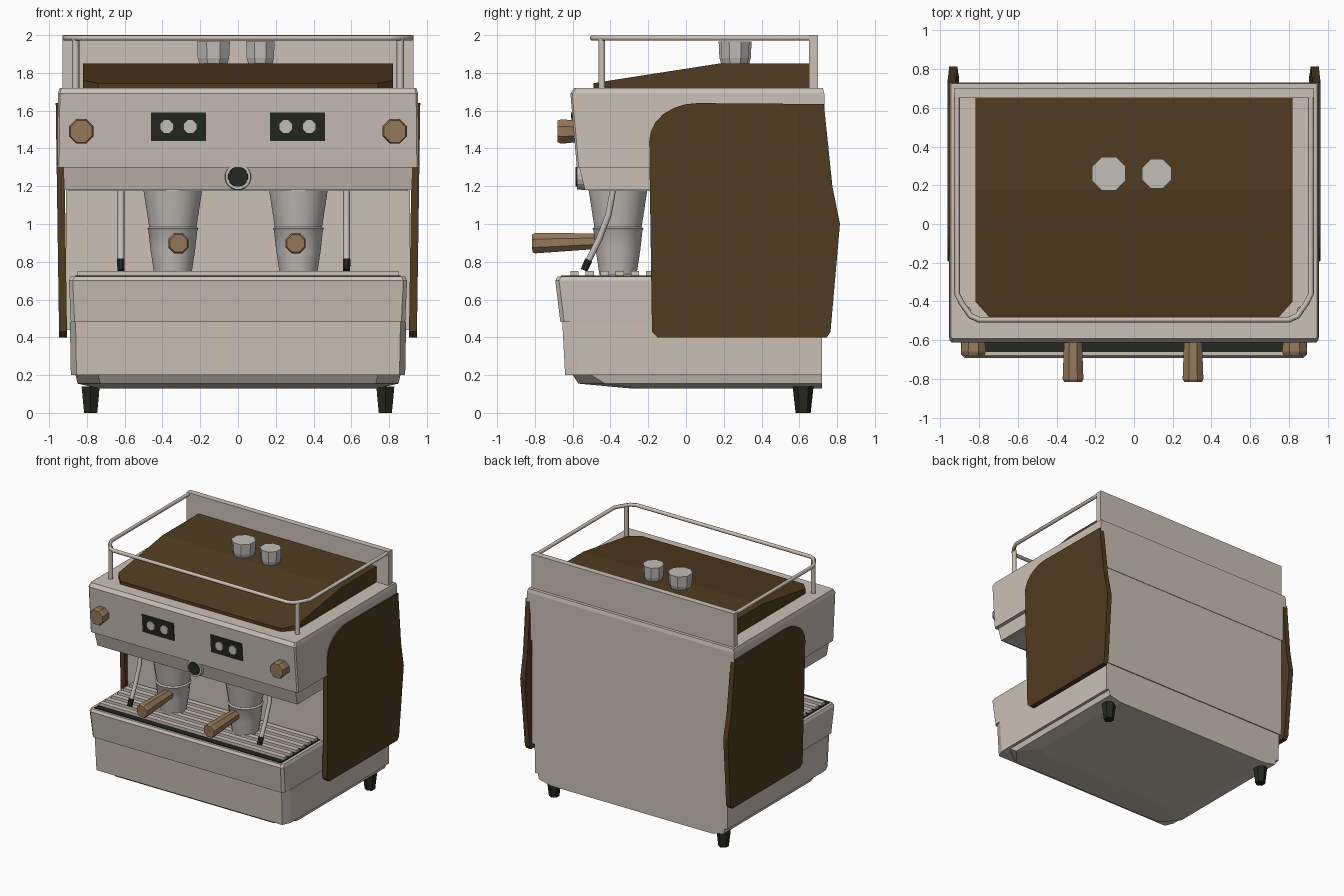
import bpy, bmesh, math
from mathutils import Vector

if "Cube" in bpy.data.objects:
    bpy.data.objects.remove(bpy.data.objects["Cube"])


def material(name, rgb):
    m = bpy.data.materials.new(name)
    m.diffuse_color = (*rgb, 1)
    m.use_nodes = True
    m.node_tree.nodes["Principled BSDF"].inputs["Base Color"].default_value = m.diffuse_color
    return m


BODY = material("warm_grey_enamel", (0.60, 0.53, 0.47))
STEEL = material("steel", (0.54, 0.51, 0.48))
BROWN = material("dark_brown", (0.080, 0.045, 0.016))
WOOD = material("tan_wood", (0.30, 0.19, 0.105))
DARK = material("near_black", (0.018, 0.020, 0.014))


def loft(name, rings, mat):
    """Closed solid through a list of matching rings of 3D points."""
    bm = bmesh.new()
    vs = [[bm.verts.new(p) for p in r] for r in rings]
    n = len(rings[0])
    for a, b in zip(vs, vs[1:]):
        for i in range(n):
            j = (i + 1) % n
            bm.faces.new((a[i], a[j], b[j], b[i]))
    bm.faces.new(vs[0][::-1])
    bm.faces.new(vs[-1])
    bmesh.ops.recalc_face_normals(bm, faces=bm.faces)
    me = bpy.data.meshes.new(name)
    bm.to_mesh(me)
    bm.free()
    me.materials.append(mat)
    ob = bpy.data.objects.new(name, me)
    bpy.context.collection.objects.link(ob)
    return ob


def plan(z, x, y0, y1, cx=0.0, cy=0.0):
    """Rectangular outline at height z with chamfered front corners."""
    if not cx:
        return [(-x, y0, z), (x, y0, z), (x, y1, z), (-x, y1, z)]
    return [(-x + cx, y0, z), (x - cx, y0, z), (x, y0 + cy, z),
            (x, y1, z), (-x, y1, z), (-x, y0 + cy, z)]


def box(name, x0, x1, y0, y1, z0, z1, mat):
    return loft(name, [[(x0, y0, z), (x1, y0, z), (x1, y1, z), (x0, y1, z)]
                       for z in (z0, z1)], mat)


def turned(name, stations, mat, sides=8, smooth=False):
    """Round part: stations are (centre, radius), rings face along the part."""
    axis = Vector(stations[-1][0]) - Vector(stations[0][0])
    q = axis.to_track_quat('Z', 'Y')
    rings = []
    for c, r in stations:
        rings.append([Vector(c) + q @ Vector((r * math.cos(a), r * math.sin(a), 0))
                      for a in ((i + 0.5) * 2 * math.pi / sides for i in range(sides))])
    ob = loft(name, rings, mat)
    if smooth:
        bpy.context.view_layer.objects.active = ob
        ob.select_set(True)
        bpy.ops.object.shade_smooth_by_angle(angle=math.radians(40))
        ob.select_set(False)
    return ob


def tube(name, pts, radius, mat):
    cu = bpy.data.curves.new(name, 'CURVE')
    cu.dimensions = '3D'
    cu.bevel_depth, cu.bevel_resolution, cu.use_fill_caps = radius, 1, True
    sp = cu.splines.new('POLY')
    sp.points.add(len(pts) - 1)
    for p, c in zip(sp.points, pts):
        p.co = (*c, 1)
    cu.materials.append(mat)
    ob = bpy.data.objects.new(name, cu)
    bpy.context.collection.objects.link(ob)
    bpy.context.view_layer.objects.active = ob
    ob.select_set(True)
    bpy.ops.object.convert(target='MESH')
    bpy.context.object.select_set(False)


# Body: base pan, lower box, drip tray, rear housing, head
loft("base_pan", [plan(0.13, 0.74, -0.30, 0.72, 0.06, 0.06),
                  plan(0.155, 0.85, -0.57, 0.72, 0.12, 0.14),
                  plan(0.20, 0.86, -0.60, 0.72, 0.12, 0.10)], BODY)
loft("lower_box", [plan(0.20, 0.885, -0.64, 0.72, 0.03, 0.07),
                   plan(0.48, 0.89, -0.655, 0.72, 0.03, 0.07)], BODY)
loft("drip_tray", [plan(0.48, 0.885, -0.665, 0.0, 0.02, 0.02),
                   plan(0.70, 0.895, -0.692, 0.0, 0.02, 0.02),
                   plan(0.722, 0.885, -0.68, 0.0, 0.02, 0.02)], BODY)
box("rear_housing", -0.91, 0.91, -0.15, 0.728, 0.44, 1.35, BODY)
loft("head_lower_band", [plan(1.18, 0.92, -0.535, 0.0), plan(1.30, 0.925, -0.565, 0.0)], BODY)
box("head_underside", -0.90, 0.90, -0.52, -0.15, 1.174, 1.181, STEEL)
loft("head", [plan(1.30, 0.957, -0.578, 0.732, 0.01, 0.01),
              plan(1.69, 0.953, -0.612, 0.732, 0.01, 0.01),
              plan(1.72, 0.945, -0.592, 0.725, 0.01, 0.01)], BODY)

# Drip grille
box("grille_bed", -0.86, 0.86, -0.662, -0.15, 0.72, 0.727, DARK)
for i in range(6):
    y = -0.59 + 0.08 * i
    box(f"grille_bar_{i + 1}", -0.85, 0.85, y - 0.022, y + 0.022, 0.724, 0.75, BODY)

# Sloping top cover with chamfered front corners
loft("top_cover", [
    [(s * x, y, z) for x, y, z in row] for s, row in (
        (-1, [(0.82, 0.66, 1.70), (0.82, 0.66, 1.85), (0.82, 0.18, 1.85), (0.82, -0.40, 1.76), (0.82, -0.40, 1.70)]),
        (-1, [(0.74, 0.66, 1.70), (0.74, 0.66, 1.85), (0.74, 0.18, 1.85), (0.74, -0.49, 1.745), (0.74, -0.49, 1.70)]),
        (1, [(0.74, 0.66, 1.70), (0.74, 0.66, 1.85), (0.74, 0.18, 1.85), (0.74, -0.49, 1.745), (0.74, -0.49, 1.70)]),
        (1, [(0.82, 0.66, 1.70), (0.82, 0.66, 1.85), (0.82, 0.18, 1.85), (0.82, -0.40, 1.76), (0.82, -0.40, 1.70)]))], BROWN)

# Cup rail and back plate
box("rail_back_plate", -0.93, 0.93, 0.65, 0.70, 1.70, 2.0, BODY)
half = [(0.915, 0.67), (0.915, -0.36), (0.89, -0.41), (0.845, -0.475), (0.80, -0.495)]
path = half + [(-x, y) for x, y in half[::-1]]
tube("cup_rail", [(x, y, 1.985) for x, y in path], 0.015, BODY)

# Cups
for n, x, r in (("left", -0.13, 0.09), ("right", 0.118, 0.078)):
    turned(f"cup_{n}", [((x, 0.26, 1.845), r * 0.88), ((x, 0.26, 1.88), r),
                        ((x, 0.26, 1.967), r * 1.05)], STEEL)

# Side panel outline (y, z) with a large rounded upper front corner
outline = [(-0.15, 0.40), (0.745, 0.40), (0.765, 0.43), (0.815, 1.0), (0.775, 1.20), (0.73, 1.635)]
outline += [(0.06 - 0.255 * math.sin(a), 1.44 + 0.20 * math.cos(a))
            for a in (i * math.pi / 12 for i in range(7))]
outline += [(-0.18, 0.43)]

for side, s in (("left", -1), ("right", 1)):
    loft(f"side_panel_{side}", [[(s * (x + 0.018 * (z - 0.40) / 1.24), y, z) for y, z in outline]
                                for x in (0.905, 0.947)], BROWN)
    tube(f"rail_post_{side}", [(s * 0.86, -0.445, 1.70), (s * 0.86, -0.445, 1.985)], 0.02, BODY)
    turned(f"rear_foot_{side}", [((s * 0.78, 0.62, 0), 0.04), ((s * 0.78, 0.62, 0.09), 0.05),
                                 ((s * 0.78, 0.62, 0.14), 0.055)], DARK, 6)
    turned(f"steam_knob_{side}", [((s * 0.83, -0.58, 1.49), 0.062), ((s * 0.83, -0.66, 1.49), 0.07),
                                  ((s * 0.83, -0.68, 1.49), 0.062)], WOOD)

    # Button display, following the slope of the head front
    cx = s * 0.315
    loft(f"display_{side}", [[(cx + u * 0.145, y - 0.03, z) for u, y in
                              ((-1, f), (1, f), (1, f + 0.03), (-1, f + 0.03))]
                             for z, f in ((1.44, -0.567), (1.59, -0.580))], DARK)
    for k in (-1, 1):
        bx = cx + k * 0.062
        turned(f"button_{side}_{'inner' if k * s < 0 else 'outer'}",
               [((bx, -0.59, 1.515), 0.042), ((bx, -0.614, 1.515), 0.038)], STEEL)

    # Brew group, portafilter handle and steam wand
    gx = -0.345 if s < 0 else 0.32
    turned(f"brew_group_{side}", [((gx, -0.36, 0.73), 0.10), ((gx, -0.36, 0.86), 0.12),
                                  ((gx, -0.36, 0.965), 0.132), ((gx, -0.36, 0.975), 0.138),
                                  ((gx, -0.36, 0.985), 0.128), ((gx, -0.36, 1.19), 0.16)],
           STEEL, 16, True)
    hx = -0.315 if s < 0 else 0.305
    turned(f"portafilter_handle_{side}", [((hx, -0.42, 0.91), 0.042), ((hx, -0.60, 0.905), 0.05),
                                          ((hx, -0.80, 0.898), 0.058), ((hx, -0.815, 0.897), 0.05)], WOOD)
    wx = -0.62 if s < 0 else 0.575
    tube(f"steam_wand_{side}", [(wx, -0.385, 1.19), (wx, -0.41, 1.05), (wx, -0.46, 0.92),
                                (wx, -0.525, 0.79)], 0.019, STEEL)
    turned(f"wand_tip_{side}", [((wx, -0.515, 0.81), 0.022), ((wx, -0.54, 0.755), 0.02)], DARK)

# Pressure gauge
turned("gauge_ring", [((0, -0.53, 1.25), 0.072), ((0, -0.578, 1.25), 0.068)], STEEL, 16)
turned("gauge_face", [((0, -0.57, 1.25), 0.054), ((0, -0.584, 1.25), 0.052)], DARK, 16)
